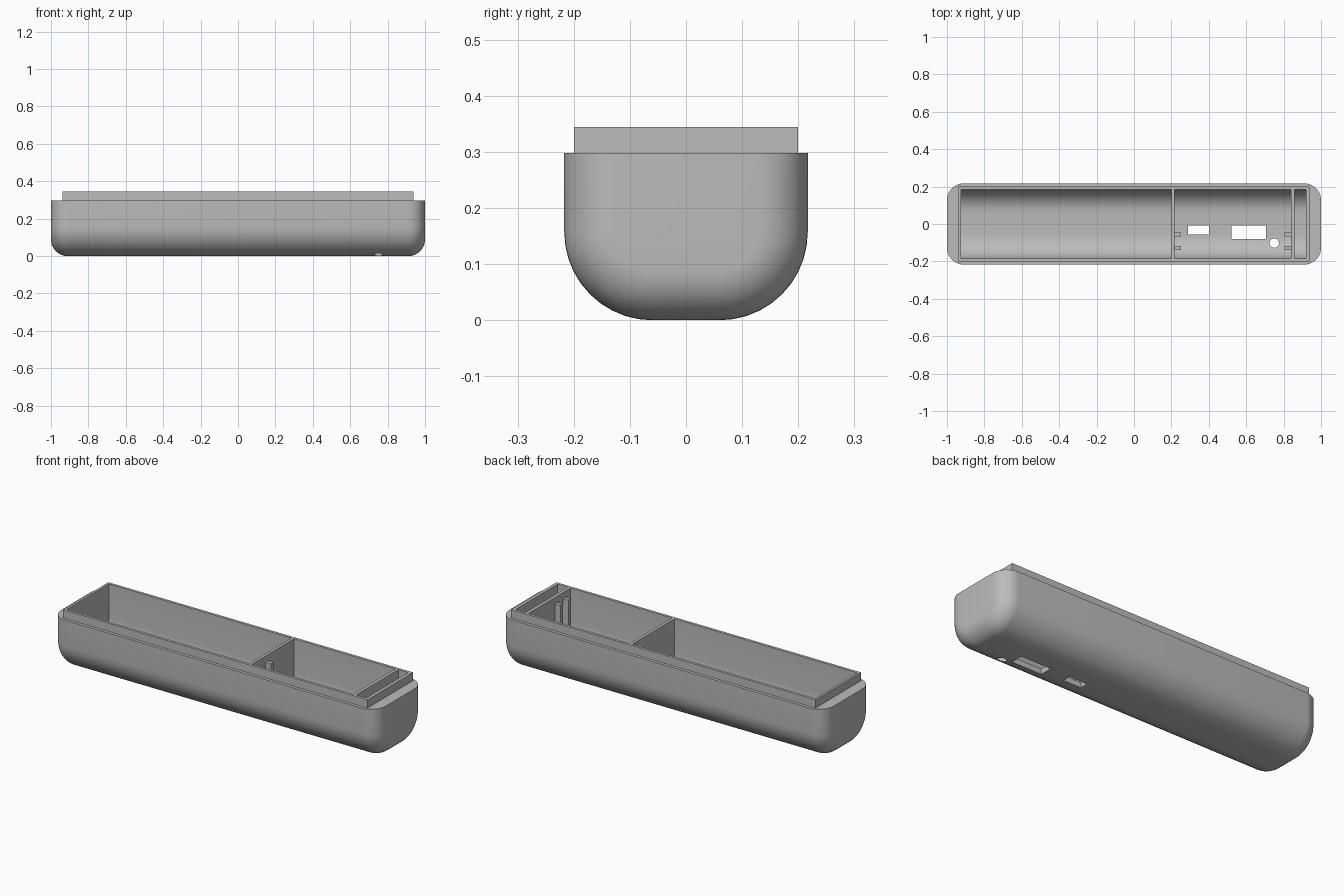
import bpy, bmesh
from math import sin, cos, pi, radians

cube = bpy.data.objects.get("Cube")
if cube:
    bpy.data.objects.remove(cube)

grey = bpy.data.materials.new("plain grey")
grey.use_nodes = True
colour = (0.5, 0.5, 0.5, 1)
grey.diffuse_color = colour
grey.node_tree.nodes["Principled BSDF"].inputs["Base Color"].default_value = colour

RIM, LIP, FLOOR, STEPS = 0.298, 0.344, 0.03, 10


def trough(half_width, bottom, top, radius):
    """Open-topped U section in y and z, with rounded lower corners."""
    angles = [i * pi / 2 / STEPS for i in range(STEPS + 1)]
    side = [(half_width - radius + radius * cos(a), bottom + radius - radius * sin(a)) for a in angles]
    right = [(half_width, top)] + side
    return right + [(-y, z) for y, z in reversed(right)]


def loft(name, sections):
    """Join (x, section) rings into a closed solid."""
    bm = bmesh.new()
    rings = [[bm.verts.new((x, y, z)) for y, z in pts] for x, pts in sections]
    n = len(rings[0])
    for a, b in zip(rings, rings[1:]):
        for i in range(n):
            j = (i + 1) % n
            bm.faces.new((a[i], a[j], b[j], b[i]))
    bm.faces.new(rings[0])
    bm.faces.new(rings[-1])
    bmesh.ops.recalc_face_normals(bm, faces=bm.faces)
    return finish(name, bm)


def finish(name, bm):
    mesh = bpy.data.meshes.new(name)
    bm.to_mesh(mesh)
    bm.free()
    mesh.materials.append(grey)
    obj = bpy.data.objects.new(name, mesh)
    bpy.context.collection.objects.link(obj)
    return obj


def box(name, x0, x1, y0, y1, z0, z1):
    return loft(name, [(x, [(y0, z0), (y1, z0), (y1, z1), (y0, z1)]) for x in (x0, x1)])


def combine(target, tool, operation):
    mod = target.modifiers.new(tool.name, "BOOLEAN")
    mod.operation, mod.solver, mod.object = operation, "EXACT", tool
    bpy.context.view_layer.objects.active = target
    bpy.ops.object.modifier_apply(modifier=mod.name)
    bpy.data.objects.remove(tool)


# Outer shell with a rolled fillet around both ends
fillet = 0.09
end = []
for i in range(STEPS + 1):
    a = i * pi / 2 / STEPS
    inset = fillet * (1 - sin(a))
    x = 1 - fillet + fillet * cos(a)
    end.append((x, trough(0.217 - inset, inset, RIM, 0.157 - inset)))
shell = loft("case_shell", [(-x, s) for x, s in end] + end[::-1])

# Raised lip that locates the lid
combine(shell, box("lip", -0.938, 0.938, -0.2, 0.2, 0.2, LIP), "UNION")

# Three compartments, leaving two dividers
for x0, x1 in ((-0.925, 0.2), (0.216, 0.84), (0.858, 0.92)):
    section = trough(0.185, FLOOR, LIP + 0.1, 0.125)
    combine(shell, loft("compartment", [(x0, section), (x1, section)]), "DIFFERENCE")

# Openings through the floor
for x0, x1, y0 in ((0.29, 0.4, -0.055), (0.52, 0.705, -0.08)):
    combine(shell, box("slot", x0, x1, y0, -0.008, -0.1, 0.15), "DIFFERENCE")
bpy.ops.mesh.primitive_cylinder_add(vertices=32, radius=0.025, depth=0.3, location=(0.75, -0.102, 0))
combine(shell, bpy.context.object, "DIFFERENCE")

bpy.ops.object.select_all(action="DESELECT")
shell.select_set(True)
bpy.context.view_layer.objects.active = shell
bpy.ops.object.shade_smooth_by_angle(angle=radians(30))

# Board guide posts against the dividers
for x0, x1, end_name in ((0.214, 0.25, "inner"), (0.805, 0.842, "outer")):
    for y0, label in ((-0.068, "back"), (-0.14, "front")):
        box(f"{end_name}_{label}_post", x0, x1, y0, y0 + 0.022, 0.028, 0.31)
